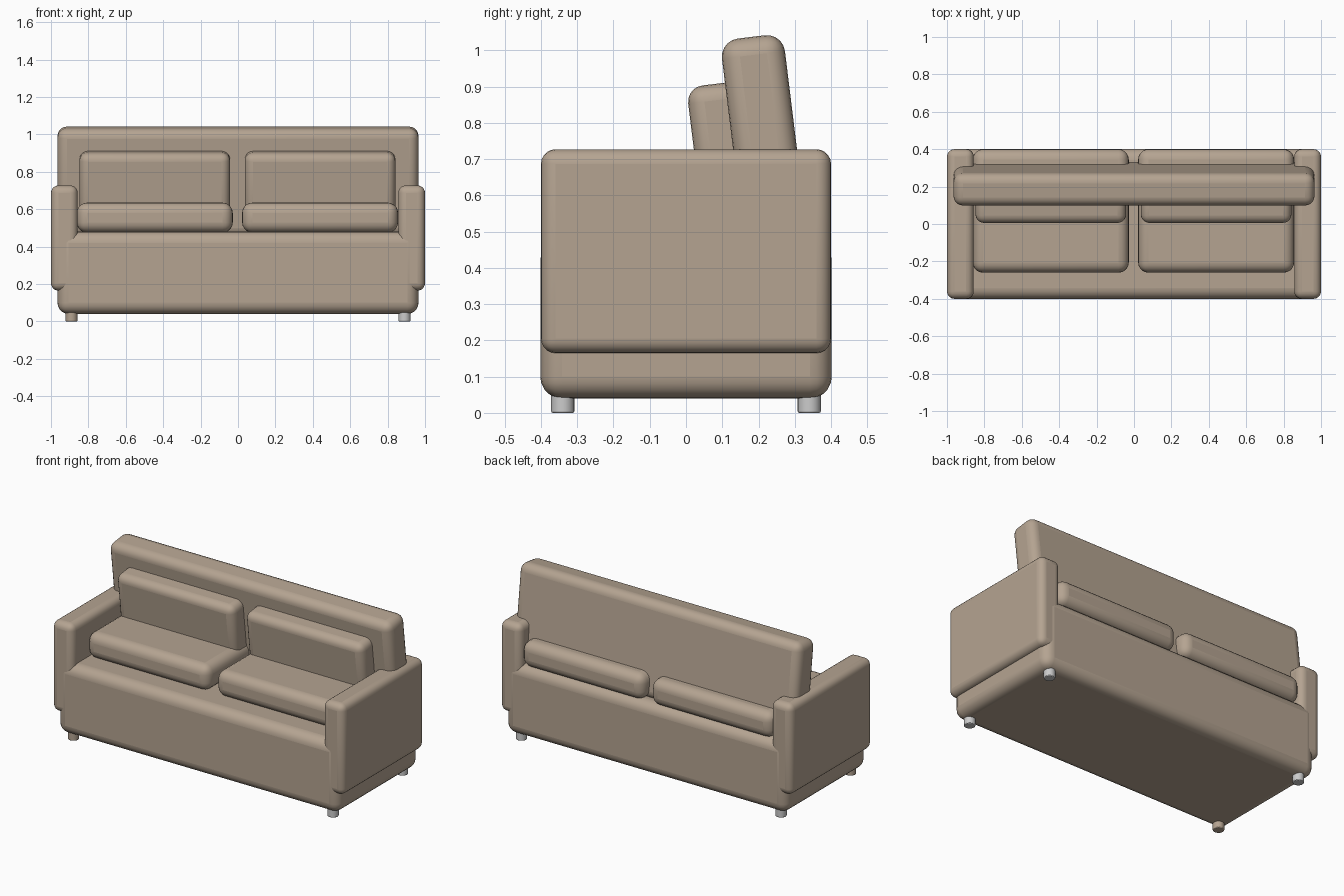
import bpy
import math
from mathutils import Vector, Matrix

cube = bpy.data.objects.get("Cube")
if cube:
    bpy.data.objects.remove(cube, do_unlink=True)


def make_material(name, rgb):
    mat = bpy.data.materials.new(name)
    mat.use_nodes = True
    colour = (*rgb, 1.0)
    mat.diffuse_color = colour
    mat.node_tree.nodes["Principled BSDF"].inputs["Base Color"].default_value = colour
    return mat


fabric = make_material("beige fabric", (0.46, 0.37, 0.285))
metal = make_material("light grey metal", (0.6, 0.6, 0.6))


def finish(obj, name, mat, bevel, segments):
    """Name, colour, round and smooth a part."""
    obj.name = obj.data.name = name
    obj.data.materials.append(mat)
    mod = obj.modifiers.new("rounding", "BEVEL")
    mod.width = bevel
    mod.segments = segments
    mod.limit_method = "ANGLE"
    bpy.ops.object.shade_smooth_by_angle(angle=math.radians(40))
    return obj


def padded_box(name, low, high, bevel):
    """Rounded upholstered block between two corners."""
    low, high = Vector(low), Vector(high)
    bpy.ops.mesh.primitive_cube_add(size=1, location=(low + high) / 2)
    obj = bpy.context.object
    obj.data.transform(Matrix.Diagonal((*(high - low), 1)))
    return finish(obj, name, fabric, bevel, 5)


def leaning_pad(name, x, width, top_y, top_z, thick, height, bevel):
    """Rounded block hung from its top centre and tipped towards the front."""
    obj = padded_box(name, (-width / 2, -thick / 2, -height),
                     (width / 2, thick / 2, 0), bevel)
    obj.data.transform(Matrix.Translation(obj.location))
    obj.location = (x, top_y, top_z)
    obj.rotation_euler.x = math.radians(7)
    return obj


# Base and backrest
padded_box("base", (-0.965, -0.402, 0.04), (0.965, 0.402, 0.48), 0.06)
leaning_pad("backrest", 0, 1.93, 0.18, 1.037, 0.175, 0.58, 0.05)

for side, label in ((-1, "right"), (1, "left")):
    # Arms
    xs = sorted((side * 0.857, side * 1.0))
    padded_box(label + "_arm", (xs[0], -0.4, 0.165), (xs[1], 0.4, 0.727), 0.04)

    # Seat and back cushions, set a touch off centre
    mid = side * 0.442 - 0.003
    padded_box(label + "_seat_cushion", (mid - 0.417, -0.26, 0.475),
               (mid + 0.417, 0.4, 0.635), 0.055)
    leaning_pad(label + "_back_cushion", mid, 0.805, 0.085, 0.908, 0.17, 0.36, 0.045)

    # Legs: one is covered in the fabric colour
    for end, place in ((-1, "front"), (1, "back")):
        bpy.ops.mesh.primitive_cylinder_add(vertices=24, radius=0.032, depth=0.08,
                                            location=(side * 0.89, end * 0.34, 0.04))
        covered = side < 0 and end < 0
        finish(bpy.context.object, f"{place}_{label}_leg",
               fabric if covered else metal, 0.004, 2)
